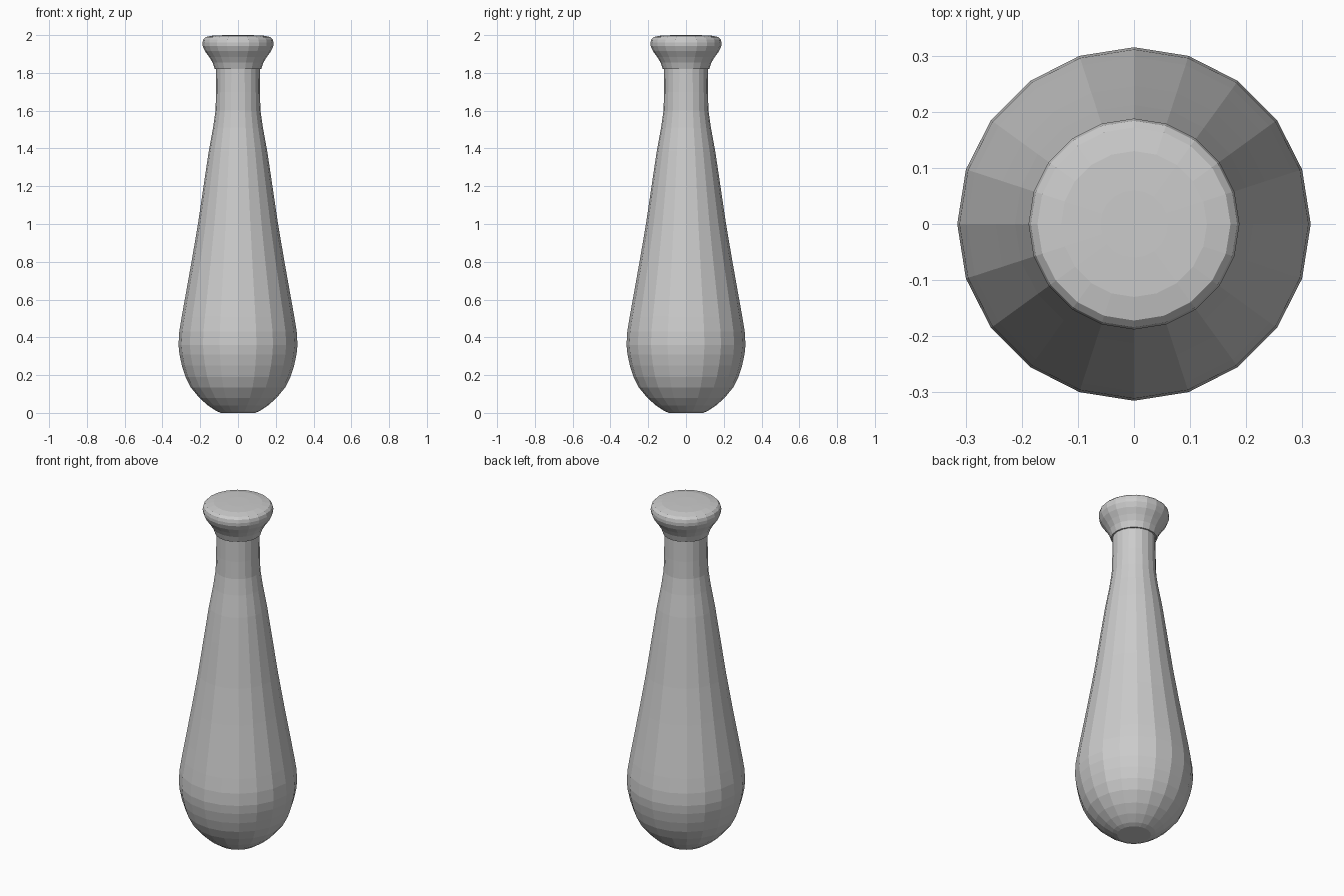
import bpy
import bmesh
from math import cos, sin, tau

cube = bpy.data.objects.get("Cube")
if cube:
    bpy.data.objects.remove(cube, do_unlink=True)

SIDES = 20

# Single grey material
grey = bpy.data.materials.new("plain grey")
grey.use_nodes = True
colour = (0.6, 0.6, 0.6, 1)
grey.diffuse_color = colour
grey.node_tree.nodes["Principled BSDF"].inputs["Base Color"].default_value = colour


def lathe(name, profile):
    """Closed faceted solid turned from (radius, height) pairs, bottom to top."""
    bm = bmesh.new()
    rings = [[bm.verts.new((r * cos(tau * i / SIDES), r * sin(tau * i / SIDES), z))
              for i in range(SIDES)] for r, z in profile]
    for low, high in zip(rings, rings[1:]):
        for i in range(SIDES):
            j = (i + 1) % SIDES
            bm.faces.new((low[i], low[j], high[j], high[i]))
    bm.faces.new(rings[0][::-1])
    bm.faces.new(rings[-1])
    mesh = bpy.data.meshes.new(name)
    bm.to_mesh(mesh)
    bm.free()
    mesh.materials.append(grey)
    obj = bpy.data.objects.new(name, mesh)
    bpy.context.collection.objects.link(obj)
    return obj


# Teardrop body with a slim neck
lathe("body", [
    (0.09, 0), (0.115, 0.01), (0.16, 0.04), (0.205, 0.08), (0.25, 0.135),
    (0.278, 0.19), (0.297, 0.25), (0.31, 0.31), (0.315, 0.36), (0.311, 0.43),
    (0.298, 0.51), (0.28, 0.61), (0.246, 0.8), (0.212, 1.0), (0.178, 1.23),
    (0.154, 1.39), (0.132, 1.51), (0.119, 1.6), (0.116, 1.7), (0.115, 1.84),
])

# Flared collar with a slightly domed top
lathe("collar", [
    (0.112, 1.82), (0.123, 1.82), (0.135, 1.855), (0.153, 1.885), (0.175, 1.915),
    (0.187, 1.942), (0.188, 1.96), (0.184, 1.978), (0.172, 1.99), (0.13, 1.998),
    (0.06, 2.0),
])
